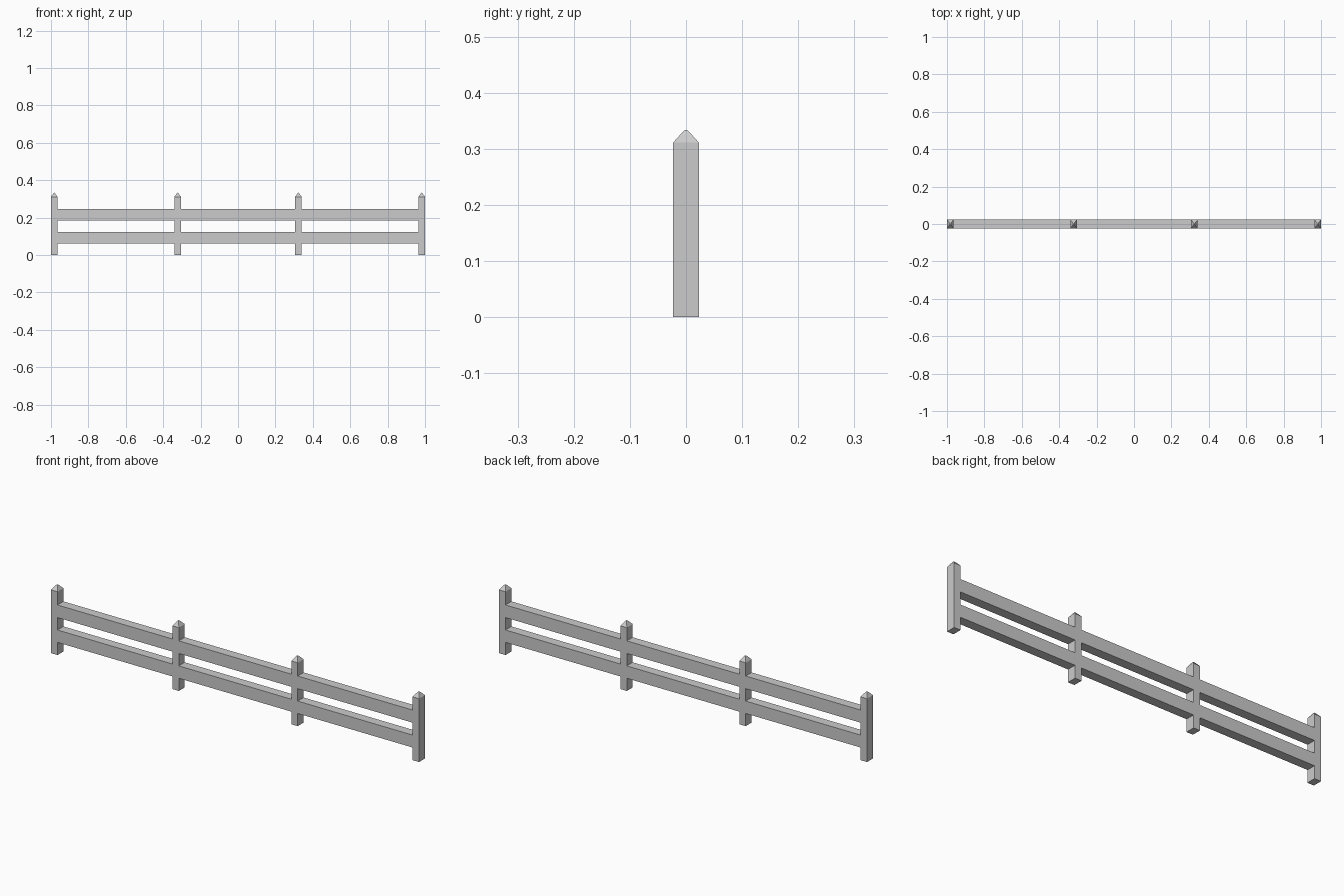
import bpy
import bmesh

if "Cube" in bpy.data.objects:
    bpy.data.objects.remove(bpy.data.objects["Cube"])

HW, HD = 0.0175, 0.023                     # post half width and half depth
POSTS = [-0.9825, -0.323, 0.323, 0.9825]   # post centres
RAILS = [(0.062, 0.123), (0.184, 0.246)]   # rail bottom and top heights


def finish(name, bm):
    bmesh.ops.recalc_face_normals(bm, faces=bm.faces[:])
    mesh = bpy.data.meshes.new(name)
    bm.to_mesh(mesh)
    bm.free()
    obj = bpy.data.objects.new(name, mesh)
    bpy.context.collection.objects.link(obj)


def ring(bm, x, hx, hy, z):
    return [bm.verts.new((x + sx * hx, sy * hy, z))
            for sx, sy in ((-1, -1), (1, -1), (1, 1), (-1, 1))]


def bridge(bm, a, b):
    for i in range(4):
        j = (i + 1) % 4
        bm.faces.new((a[i], a[j], b[j], b[i]))


# Fence posts with a blunt pyramid tip
for i, x in enumerate(POSTS):
    bm = bmesh.new()
    rings = [ring(bm, x, HW * s, HD * s, z)
             for s, z in ((1, 0), (1, 0.311), (0.2, 0.3315))]
    bm.faces.new(rings[0])
    bridge(bm, rings[0], rings[1])
    bridge(bm, rings[1], rings[2])
    apex = bm.verts.new((x, 0, 0.334))
    for k in range(4):
        bm.faces.new((rings[2][k], rings[2][(k + 1) % 4], apex))
    finish(f"post_{i + 1}", bm)

# Rail segments spanning between the posts, flush with their faces
for level, (z0, z1) in zip(("lower", "upper"), RAILS):
    for i, (a, b) in enumerate(zip(POSTS, POSTS[1:])):
        bm = bmesh.new()
        mid, half = (a + b) / 2, (b - a) / 2 - HW
        low, high = (ring(bm, mid, half, HD, z) for z in (z0, z1))
        bm.faces.new(low)
        bm.faces.new(high)
        bridge(bm, low, high)
        finish(f"{level}_rail_{i + 1}", bm)
